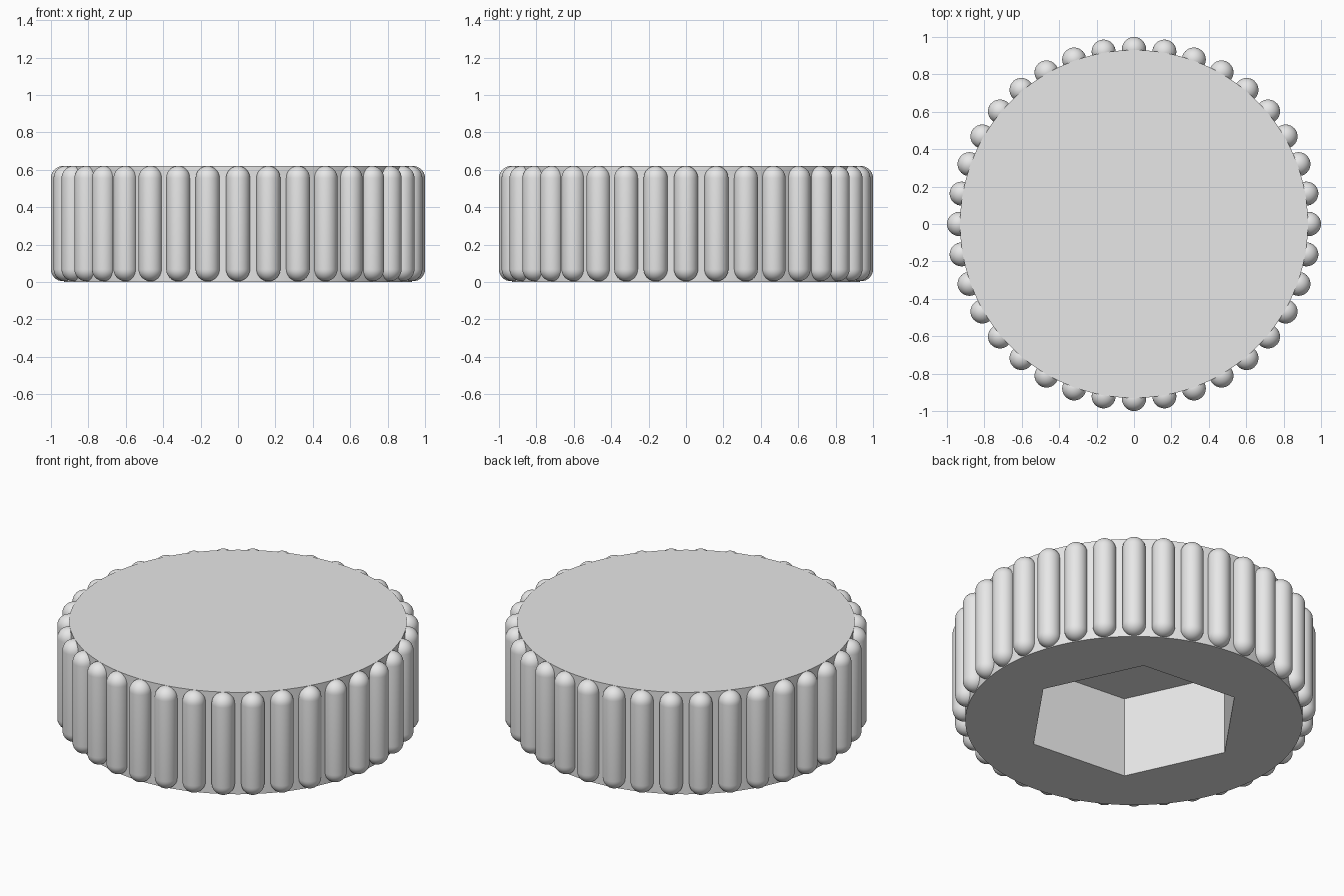
import bpy
import bmesh
from math import cos, sin, pi, radians
from mathutils import Matrix, Vector

if "Cube" in bpy.data.objects:
    bpy.data.objects.remove(bpy.data.objects["Cube"], do_unlink=True)

HEIGHT = 0.62
BODY_RADIUS = 0.93
RIB_COUNT = 36
RIB_RADIUS = 0.064
HEX_RADIUS = 0.61
HEX_DEPTH = 0.49

grey = bpy.data.materials.new("plain grey")
grey.use_nodes = True
grey.diffuse_color = (0.8, 0.8, 0.8, 1)
grey.node_tree.nodes["Principled BSDF"].inputs["Base Color"].default_value = grey.diffuse_color


def add_prism(name, sides, radius, bottom, top, turn=0):
    """Upright closed prism with a corner at angle turn."""
    bpy.ops.mesh.primitive_cylinder_add(vertices=sides, radius=radius, depth=top - bottom)
    obj = bpy.context.object
    obj.name = name
    # The primitive starts with a corner on +y
    obj.data.transform(Matrix.Translation((0, 0, (top + bottom) / 2))
                       @ Matrix.Rotation(turn - pi / 2, 4, "Z"))
    obj.data.materials.append(grey)
    return obj


# Round body with a hexagonal socket in its underside
body = add_prism("knob_body", 144, BODY_RADIUS, 0, HEIGHT)
cutter = add_prism("socket_cutter", 6, HEX_RADIUS, -0.2, HEX_DEPTH, radians(-5))
cutter.hide_render = True
cut = body.modifiers.new("hex socket", "BOOLEAN")
cut.operation = "DIFFERENCE"
cut.solver = "EXACT"
cut.object = cutter
bpy.ops.object.select_all(action="DESELECT")
body.select_set(True)
bpy.context.view_layer.objects.active = body
bpy.ops.object.modifier_apply(modifier=cut.name)
bpy.data.objects.remove(cutter, do_unlink=True)
bpy.ops.object.shade_smooth_by_angle(angle=radians(30))

# One grip rib: a capsule made by spinning a round-ended profile
low, high = 0.004 + RIB_RADIUS, HEIGHT - RIB_RADIUS
STEPS = 8
arc = [pi / 2 * i / STEPS for i in range(STEPS + 1)]
profile = [(RIB_RADIUS * sin(a), low - RIB_RADIUS * cos(a)) for a in arc]
profile += [(RIB_RADIUS * cos(a), high + RIB_RADIUS * sin(a)) for a in arc]

bm = bmesh.new()
verts = [bm.verts.new((r, 0, z)) for r, z in profile]
edges = [bm.edges.new(pair) for pair in zip(verts, verts[1:])]
bmesh.ops.spin(bm, geom=verts + edges, cent=(0, 0, 0), axis=(0, 0, 1),
               angle=2 * pi, steps=32)
bmesh.ops.remove_doubles(bm, verts=bm.verts, dist=0.0001)
bmesh.ops.recalc_face_normals(bm, faces=bm.faces)
for face in bm.faces:
    face.smooth = True
rib_mesh = bpy.data.meshes.new("grip_rib")
bm.to_mesh(rib_mesh)
bm.free()
rib_mesh.materials.append(grey)

# Ribs set evenly around the rim
for i in range(RIB_COUNT):
    angle = 2 * pi * i / RIB_COUNT
    rib = bpy.data.objects.new(f"grip_rib_{i + 1}", rib_mesh)
    rib.location = Vector((cos(angle), sin(angle), 0)) * (1 - RIB_RADIUS)
    rib.rotation_euler.z = angle
    bpy.context.collection.objects.link(rib)
